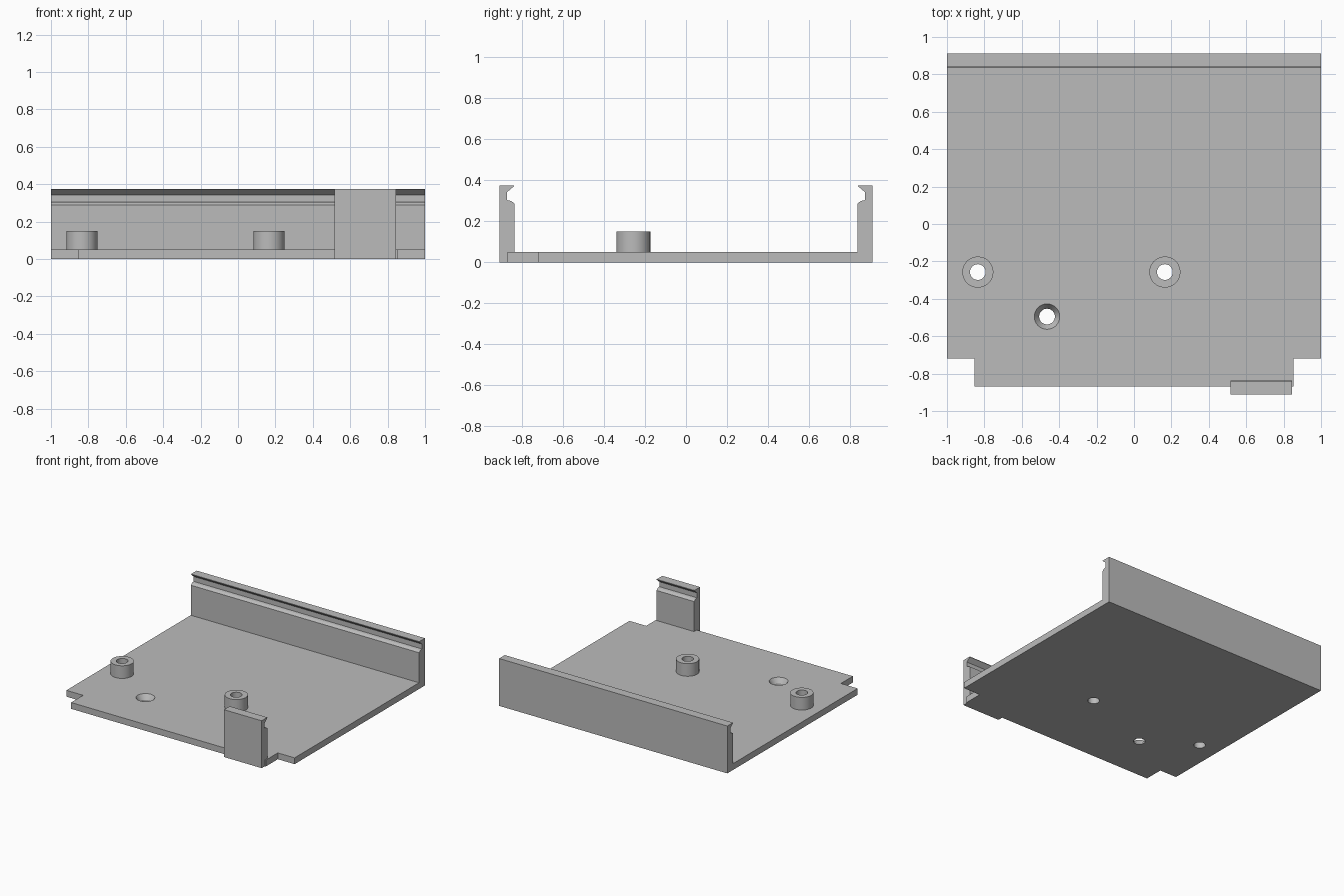
import bpy
import bmesh
from math import radians, cos, sin, tau
from mathutils import Vector

cube = bpy.data.objects.get("Cube")
if cube:
    bpy.data.objects.remove(cube)

# Single plain grey material
grey = bpy.data.materials.new("light grey")
grey.use_nodes = True
colour = (0.5, 0.5, 0.5, 1)
grey.diffuse_color = colour
grey.node_tree.nodes["Principled BSDF"].inputs["Base Color"].default_value = colour

FLOOR_Z, TOP_Z = 0.05, 0.375
INNER_Y, OUTER_Y = 0.837, 0.911
TAB_X0, TAB_X1 = 0.515, 0.845
HOLE_R, BOSS_R = 0.042, 0.083
SEGMENTS = 48


def finish(name, bm):
    bmesh.ops.recalc_face_normals(bm, faces=bm.faces)
    mesh = bpy.data.meshes.new(name)
    bm.to_mesh(mesh)
    bm.free()
    mesh.materials.append(grey)
    obj = bpy.data.objects.new(name, mesh)
    bpy.context.collection.objects.link(obj)
    return obj


def extrude(name, outline, offset):
    """Prism from a closed outline of 3D points."""
    bm = bmesh.new()
    face = bm.faces.new([bm.verts.new(p) for p in outline])
    grown = bmesh.ops.extrude_face_region(bm, geom=[face], use_keep_orig=True)
    moved = [g for g in grown["geom"] if isinstance(g, bmesh.types.BMVert)]
    bmesh.ops.translate(bm, verts=moved, vec=Vector(offset))
    return finish(name, bm)


def lathe(name, profile, centre, closed=False):
    """Turn (radius, z) points round a vertical axis; open ends are capped."""
    bm = bmesh.new()
    rings = [[bm.verts.new((centre[0] + r * cos(tau * i / SEGMENTS),
                            centre[1] + r * sin(tau * i / SEGMENTS), z))
              for i in range(SEGMENTS)] for r, z in profile]
    pairs = list(zip(rings, rings[1:]))
    if closed:
        pairs.append((rings[-1], rings[0]))
    else:
        bm.faces.new(rings[0])
        bm.faces.new(rings[-1])
    for a, b in pairs:
        for i in range(SEGMENTS):
            j = (i + 1) % SEGMENTS
            bm.faces.new((a[i], a[j], b[j], b[i]))
    return finish(name, bm)


def select_only(obj):
    bpy.ops.object.select_all(action='DESELECT')
    obj.select_set(True)
    bpy.context.view_layer.objects.active = obj


def smooth(obj):
    select_only(obj)
    bpy.ops.object.shade_smooth_by_angle(angle=radians(30))


# Floor plate with notched front corners and a recess for the front clip
floor_outline = [(-1, INNER_Y), (-1, -0.72), (-0.853, -0.72), (-0.853, -0.87),
                 (TAB_X0, -0.87), (TAB_X0, -INNER_Y), (TAB_X1, -INNER_Y),
                 (TAB_X1, -0.87), (0.853, -0.87), (0.853, -0.72),
                 (1, -0.72), (1, INNER_Y)]
floor = extrude("floor_plate", [(x, y, 0) for x, y in floor_outline], (0, 0, FLOOR_Z))

# Snap-groove wall profile: long back wall and short front clip
wall_profile = [(OUTER_Y, 0), (OUTER_Y, TOP_Z), (0.84, TOP_Z), (0.84, 0.371),
                (0.873, 0.343), (0.873, 0.304), (0.854, 0.3), (INNER_Y, 0.288),
                (INNER_Y, 0)]
for name, side, x0, x1 in (("back_wall", 1, -1, 1),
                           ("front_clip", -1, TAB_X0, TAB_X1)):
    extrude(name, [(x0, side * y, z) for y, z in wall_profile], (x1 - x0, 0, 0))

# Hollow screw bosses
boss_spots = {"right_boss": (-0.835, -0.257), "left_boss": (0.165, -0.257)}
boss_profile = [(HOLE_R, FLOOR_Z), (BOSS_R, FLOOR_Z), (BOSS_R, 0.15), (HOLE_R, 0.15)]
for name, spot in boss_spots.items():
    smooth(lathe(name, boss_profile, spot, closed=True))

# Holes through the floor, the third one countersunk
cutters = [lathe("hole_cutter", [(HOLE_R, -0.1), (HOLE_R, 0.1)], spot)
           for spot in boss_spots.values()]
cutters.append(lathe("countersink_cutter",
                     [(HOLE_R, -0.1), (HOLE_R, 0.012), (0.068, FLOOR_Z), (0.068, 0.1)],
                     (-0.465, -0.495)))
for cutter in cutters:
    cutter.hide_render = True
    cut = floor.modifiers.new("hole", 'BOOLEAN')
    cut.operation = 'DIFFERENCE'
    cut.solver = 'EXACT'
    cut.object = cutter
    select_only(floor)
    bpy.ops.object.modifier_apply(modifier=cut.name)
    bpy.data.objects.remove(cutter)
smooth(floor)
